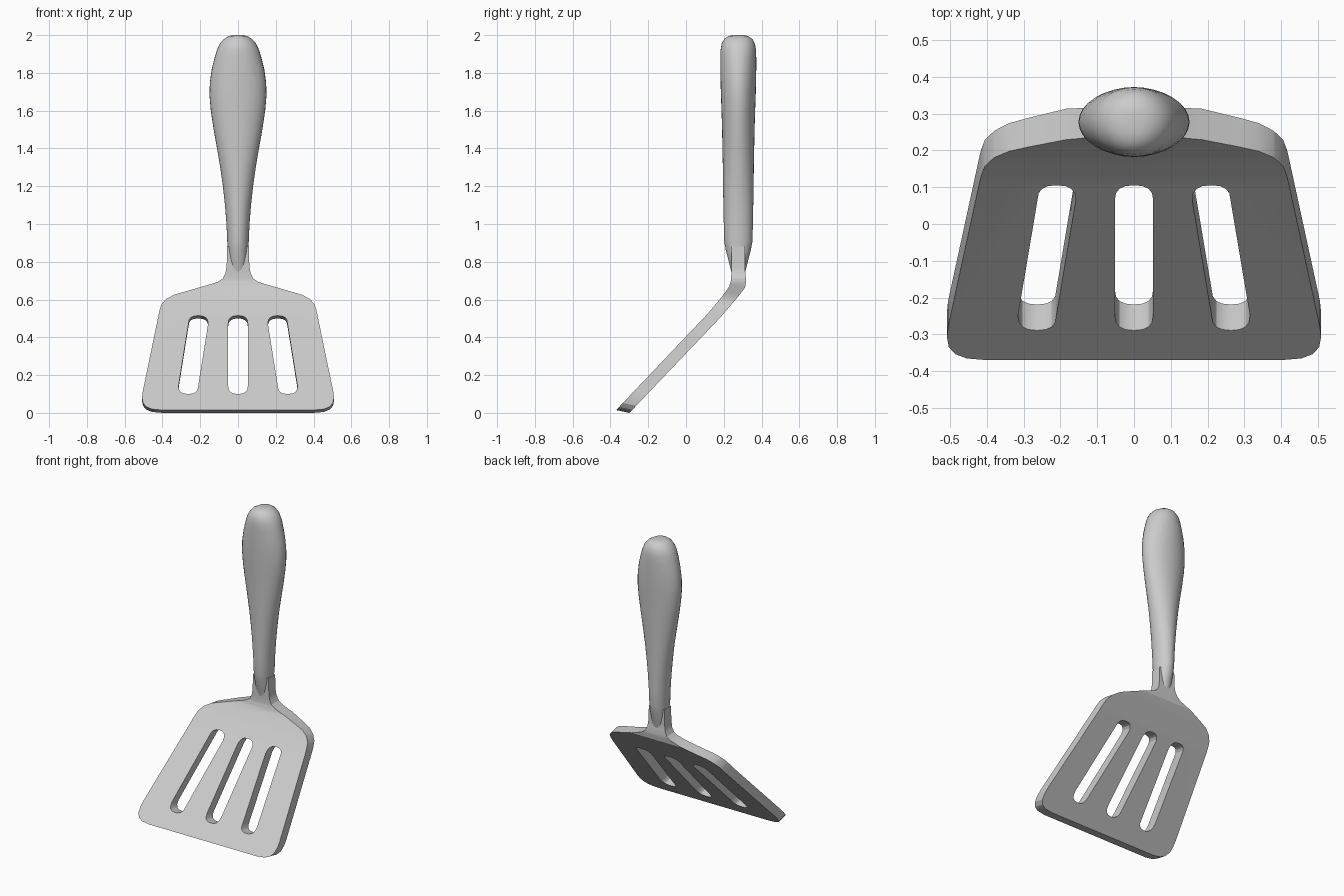
import bpy, bmesh, math

cube = bpy.data.objects.get("Cube")
if cube:
    bpy.data.objects.remove(cube)

grey = bpy.data.materials.new("plain grey")
grey.use_nodes = True
grey.diffuse_color = (0.6, 0.6, 0.6, 1)
grey.node_tree.nodes["Principled BSDF"].inputs["Base Color"].default_value = (0.6, 0.6, 0.6, 1)


def interp(points, t):
    """Piecewise linear lookup in (position, value) pairs."""
    for (a, va), (b, vb) in zip(points, points[1:]):
        if t <= b:
            return va + (vb - va) * (t - a) / (b - a)
    return points[-1][1]


def add_object(name, bm):
    bmesh.ops.recalc_face_normals(bm, faces=bm.faces)
    mesh = bpy.data.meshes.new(name)
    bm.to_mesh(mesh)
    bm.free()
    mesh.materials.append(grey)
    obj = bpy.data.objects.new(name, mesh)
    bpy.context.collection.objects.link(obj)
    return obj


def smooth(obj, angle):
    bpy.ops.object.select_all(action='DESELECT')
    obj.select_set(True)
    bpy.context.view_layer.objects.active = obj
    bpy.ops.object.shade_smooth_by_angle(angle=math.radians(angle))


def baked(obj):
    """Mesh of an object with its modifiers or curve settings evaluated."""
    deps = bpy.context.evaluated_depsgraph_get()
    return bpy.data.meshes.new_from_object(obj.evaluated_get(deps))


def slot(x_low, x_high, low=0.1, high=0.515, r=0.052, cap=0.042, n=8):
    """Long rounded slot, leaning from x_low at the bottom to x_high at the top."""
    pts = []
    for x, z, start in ((x_high, high - cap, 0), (x_low, low + cap, math.pi)):
        for i in range(n + 1):
            a = start + math.pi * i / n
            c, s = math.cos(a), math.sin(a)
            pts.append((x + r * math.copysign(abs(c) ** 0.8, c),
                        z + cap * math.copysign(abs(s) ** 0.8, s)))
    return pts


# Blade and neck: flat outline with three slots
half = [(0.40, 0.015), (0.455, 0.02), (0.485, 0.032), (0.503, 0.052), (0.508, 0.08),
        (0.505, 0.11), (0.415, 0.545), (0.405, 0.575), (0.38, 0.603), (0.34, 0.625),
        (0.15, 0.68), (0.105, 0.695), (0.08, 0.712), (0.066, 0.74), (0.06, 0.78),
        (0.057, 0.88)]
outline = half + [(-x, z) for x, z in reversed(half)]
curve = bpy.data.curves.new("blade_outline", 'CURVE')
curve.dimensions = '2D'
curve.fill_mode = 'BOTH'
curve.extrude = 0.5
for loop in (outline, slot(0, 0), slot(0.263, 0.21), slot(-0.263, -0.21)):
    spline = curve.splines.new('POLY')
    spline.points.add(len(loop) - 1)
    for p, (x, z) in zip(spline.points, loop):
        p.co = (x, z, 0, 1)
    spline.use_cyclic_u = True
helper = bpy.data.objects.new("blade_outline", curve)
bpy.context.collection.objects.link(helper)
bpy.context.view_layer.update()
bm = bmesh.new()
bm.from_mesh(baked(helper))
bpy.data.objects.remove(helper)
bmesh.ops.remove_doubles(bm, verts=bm.verts, dist=1e-5)

# Bend the plate: sloping blade, upright neck
for height in (0.52, 0.56, 0.60, 0.64, 0.67, 0.70, 0.73, 0.76):
    bmesh.ops.bisect_plane(bm, geom=bm.verts[:] + bm.edges[:] + bm.faces[:],
                           plane_co=(0, height, 0), plane_no=(0, 1, 0))
front_y = [(0, -0.384), (0.52, 0.11), (0.60, 0.178), (0.64, 0.209), (0.67, 0.229),
           (0.70, 0.238), (0.73, 0.24), (1, 0.24)]
depth = [(0, 0.07), (0.6, 0.072), (0.67, 0.084), (0.70, 0.08), (0.76, 0.072), (1, 0.07)]
drop = [(0, 0.015), (0.6, 0.015), (0.72, 0), (1, 0)]
for v in bm.verts:
    x, h, side = v.co
    y = interp(front_y, h)
    if side > 0:
        v.co = (x, y, h)
    else:
        v.co = (x, y + interp(depth, h), h - interp(drop, h))
blade = add_object("blade", bm)
smooth(blade, 25)

# Handle: stacked oval rings (height, half width, half depth)
rings = [(0.72, 0.040, 0.030), (0.80, 0.050, 0.050), (0.86, 0.055, 0.066), (0.91, 0.057, 0.075),
         (1.0, 0.061, 0.077), (1.1, 0.069, 0.079), (1.2, 0.080, 0.081), (1.3, 0.094, 0.082),
         (1.4, 0.111, 0.084), (1.5, 0.129, 0.086), (1.6, 0.144, 0.089), (1.68, 0.151, 0.092),
         (1.75, 0.149, 0.094), (1.82, 0.139, 0.095), (1.88, 0.124, 0.095), (1.92, 0.112, 0.094),
         (1.955, 0.096, 0.088), (1.98, 0.074, 0.074), (1.994, 0.050, 0.054), (2.0, 0.026, 0.030)]
SIDES = 32
CENTRE_Y = 0.277
bm = bmesh.new()
loops = []
for z, rx, ry in rings:
    angles = [2 * math.pi * i / SIDES for i in range(SIDES)]
    loops.append([bm.verts.new((rx * math.cos(a), CENTRE_Y + ry * math.sin(a), z)) for a in angles])
for a, b in zip(loops, loops[1:]):
    for i in range(SIDES):
        j = (i + 1) % SIDES
        bm.faces.new((a[i], a[j], b[j], b[i]))
bm.faces.new(loops[0])
bm.faces.new(loops[-1])
handle = add_object("handle", bm)

# Oval hanging hole through the handle
bm = bmesh.new()
bmesh.ops.create_cone(bm, cap_ends=True, segments=32, radius1=1, radius2=1, depth=1)
for v in bm.verts:
    x, y, z = v.co
    v.co = (0.079 * x, CENTRE_Y + z, 1.803 + 0.094 * y)
cutter = add_object("hole_cutter", bm)
cutter.hide_render = True
mod = handle.modifiers.new("hole", 'BOOLEAN')
mod.operation = 'DIFFERENCE'
mod.solver = 'EXACT'
mod.object = cutter
bpy.context.view_layer.update()
cut_mesh = baked(handle)
handle.modifiers.clear()
handle.data = cut_mesh
bpy.data.objects.remove(cutter)
smooth(handle, 35)
